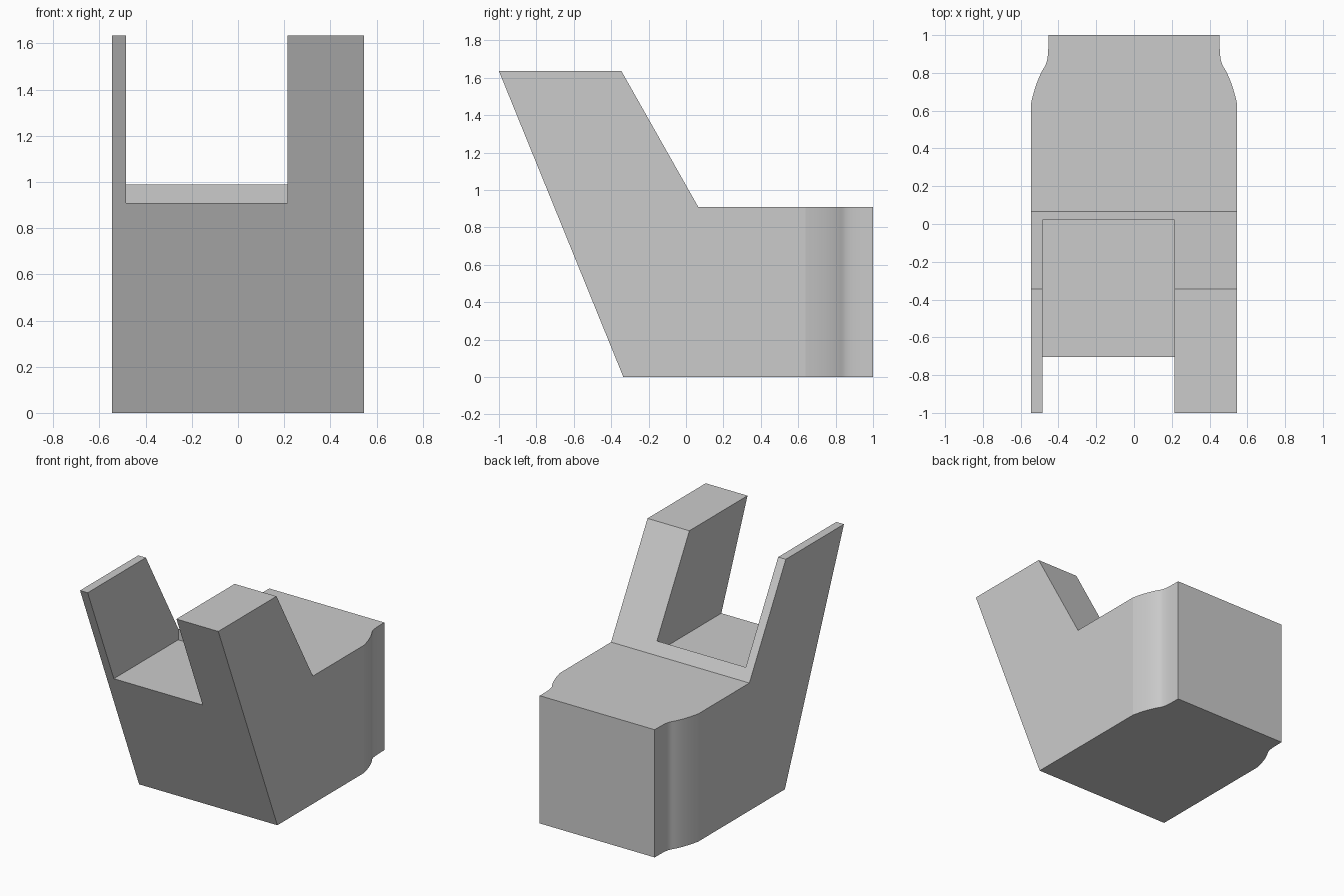
import bpy, bmesh, math
from mathutils import Vector
from mathutils.geometry import interpolate_bezier

if "Cube" in bpy.data.objects:
    bpy.data.objects.remove(bpy.data.objects["Cube"])


def prism(name, points, offset):
    """Extrude a closed outline of 3D points along an offset."""
    bm = bmesh.new()
    face = bm.faces.new([bm.verts.new(p) for p in points])
    geom = bmesh.ops.extrude_face_region(bm, geom=[face])["geom"]
    bmesh.ops.translate(bm, vec=offset, verts=[v for v in geom if isinstance(v, bmesh.types.BMVert)])
    bmesh.ops.recalc_face_normals(bm, faces=bm.faces)
    mesh = bpy.data.meshes.new(name)
    bm.to_mesh(mesh)
    bm.free()
    obj = bpy.data.objects.new(name, mesh)
    bpy.context.collection.objects.link(obj)
    return obj


def cut(target, cutter, operation):
    """Apply a boolean and remove the cutter."""
    mod = target.modifiers.new(operation.title(), 'BOOLEAN')
    mod.operation, mod.solver, mod.object = operation, 'EXACT', cutter
    bpy.context.view_layer.objects.active = target
    bpy.ops.object.modifier_apply(modifier=mod.name)
    bpy.data.objects.remove(cutter)


# Body: side profile, oversized in width and at the back for trimming
side = [(-1, 1.635), (-0.345, 1.635), (0.065, 0.91), (1.2, 0.91), (1.2, 0), (-0.335, 0)]
body = prism("slotted_block", [(-0.8, y, z) for y, z in side], (1.6, 0, 0))

# Plan outline: straight sides with an S-curved neck at the back
curves = [
    [(0.545, 0.64), (0.525, 0.73), (0.50, 0.79), (0.475, 0.83)],
    [(0.475, 0.83), (0.455, 0.86), (0.453, 0.90), (0.453, 1.0)],
]
right = [Vector((0.545, -1.5, -0.5))]
for i, c in enumerate(curves):
    pts = interpolate_bezier(*[Vector((x, y, -0.5)) for x, y in c], 10)
    right += pts[1:] if i else pts
left = [Vector((-p.x, p.y, p.z)) for p in reversed(right)]
cut(body, prism("plan_cutter", right + left, (0, 0, 3)), 'INTERSECT')

# Off-centre slot between the two raised prongs
slot = [(-0.485, -1.5, 0.91), (0.215, -1.5, 0.91), (0.215, 0.02, 0.91), (-0.485, 0.02, 0.91)]
cut(body, prism("slot_cutter", slot, (0, 0, 1.5)), 'DIFFERENCE')

# Smooth the curved neck only
body.select_set(True)
bpy.context.view_layer.objects.active = body
bpy.ops.object.shade_smooth_by_angle(angle=math.radians(10))
